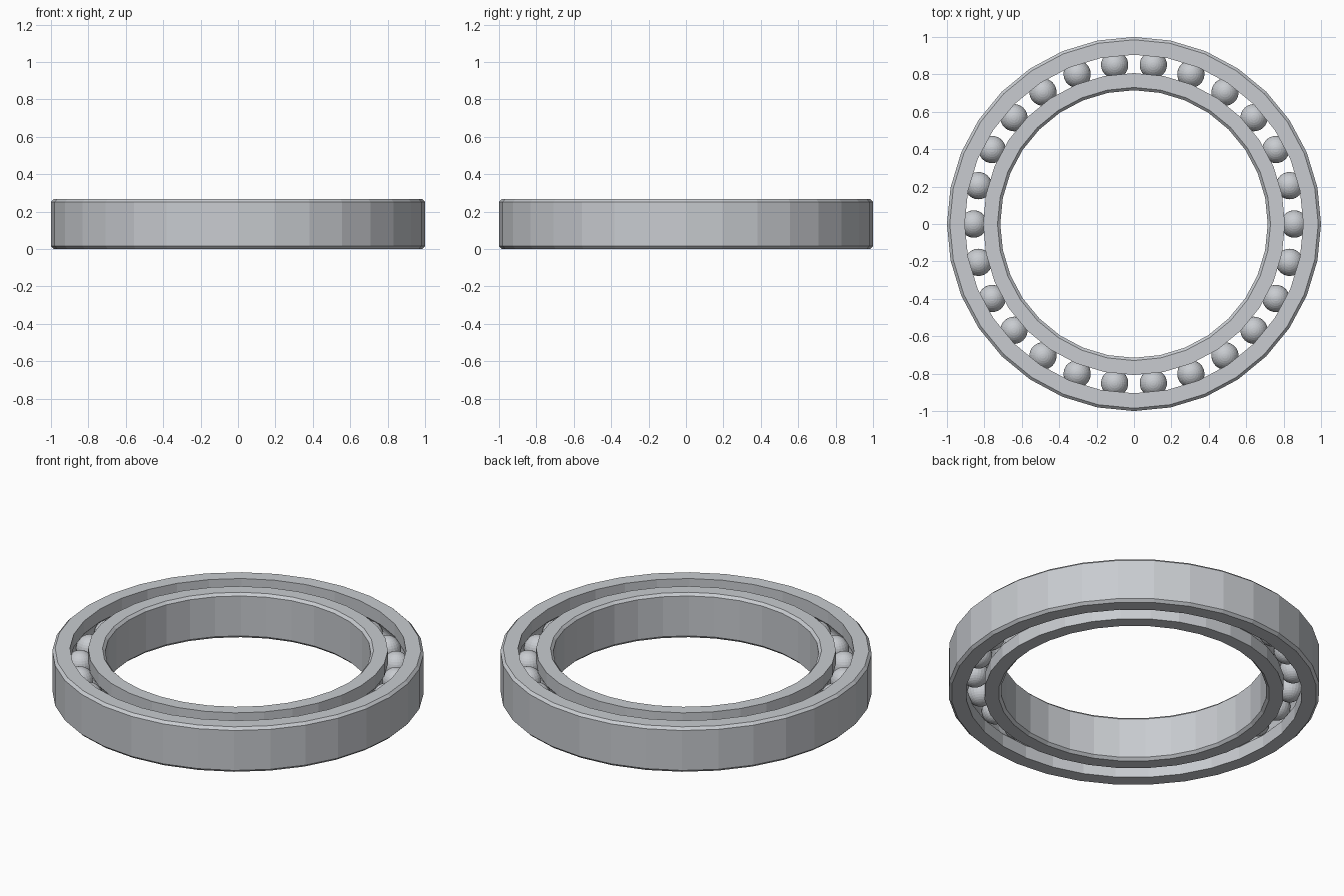
import bpy, bmesh
from math import sin, cos, asin, pi, tau

cube = bpy.data.objects.get("Cube")
if cube:
    bpy.data.objects.remove(cube, do_unlink=True)

HEIGHT = 0.267
MID = HEIGHT / 2
CHAMFER = 0.015
SIDES = 32
BALLS = 26
PITCH = 0.857      # radius of the ball circle
BALL = 0.073
GROOVE = 0.075

steel = bpy.data.materials.new("brushed steel")
steel.use_nodes = True
colour = (0.58, 0.60, 0.63, 1)
steel.diffuse_color = colour
steel.node_tree.nodes["Principled BSDF"].inputs["Base Color"].default_value = colour


def finish(bm, name):
    bmesh.ops.recalc_face_normals(bm, faces=bm.faces)
    mesh = bpy.data.meshes.new(name)
    bm.to_mesh(mesh)
    bm.free()
    mesh.materials.append(steel)
    obj = bpy.data.objects.new(name, mesh)
    bpy.context.collection.objects.link(obj)
    return obj


def race(name, plain, track):
    """Ring with a chamfered plain wall and a ball groove in its track wall."""
    side = 1 if plain > track else -1
    top = [(track, HEIGHT), (plain - side * CHAMFER, HEIGHT), (plain, HEIGHT - CHAMFER)]
    bottom = [(r, HEIGHT - z) for r, z in reversed(top)]
    # Groove arc, concentric with the balls
    half = asin((GROOVE**2 - (track - PITCH)**2) ** 0.5 / GROOVE)
    arc = [half * (k / 4 - 1) for k in range(9)]
    groove = [(PITCH + side * GROOVE * cos(a), MID + GROOVE * sin(a)) for a in arc]
    profile = top + bottom + groove
    bm = bmesh.new()
    loops = [[bm.verts.new((r * cos(tau * i / SIDES), r * sin(tau * i / SIDES), z))
              for r, z in profile] for i in range(SIDES)]
    n = len(profile)
    for i in range(SIDES):
        a, b = loops[i], loops[(i + 1) % SIDES]
        for j in range(n):
            k = (j + 1) % n
            bm.faces.new((a[j], b[j], b[k], a[k]))
    finish(bm, name)


# Outer and inner rings
race("outer_ring", 1.0, 0.905)
race("inner_ring", 0.715, 0.807)

# Balls spaced evenly between the rings
for i in range(BALLS):
    bm = bmesh.new()
    bmesh.ops.create_uvsphere(bm, u_segments=24, v_segments=16, radius=BALL)
    ball = finish(bm, f"ball_{i + 1}")
    angle = tau * i / BALLS
    ball.location = (PITCH * cos(angle), PITCH * sin(angle), MID)
    ball.rotation_euler.z = angle
